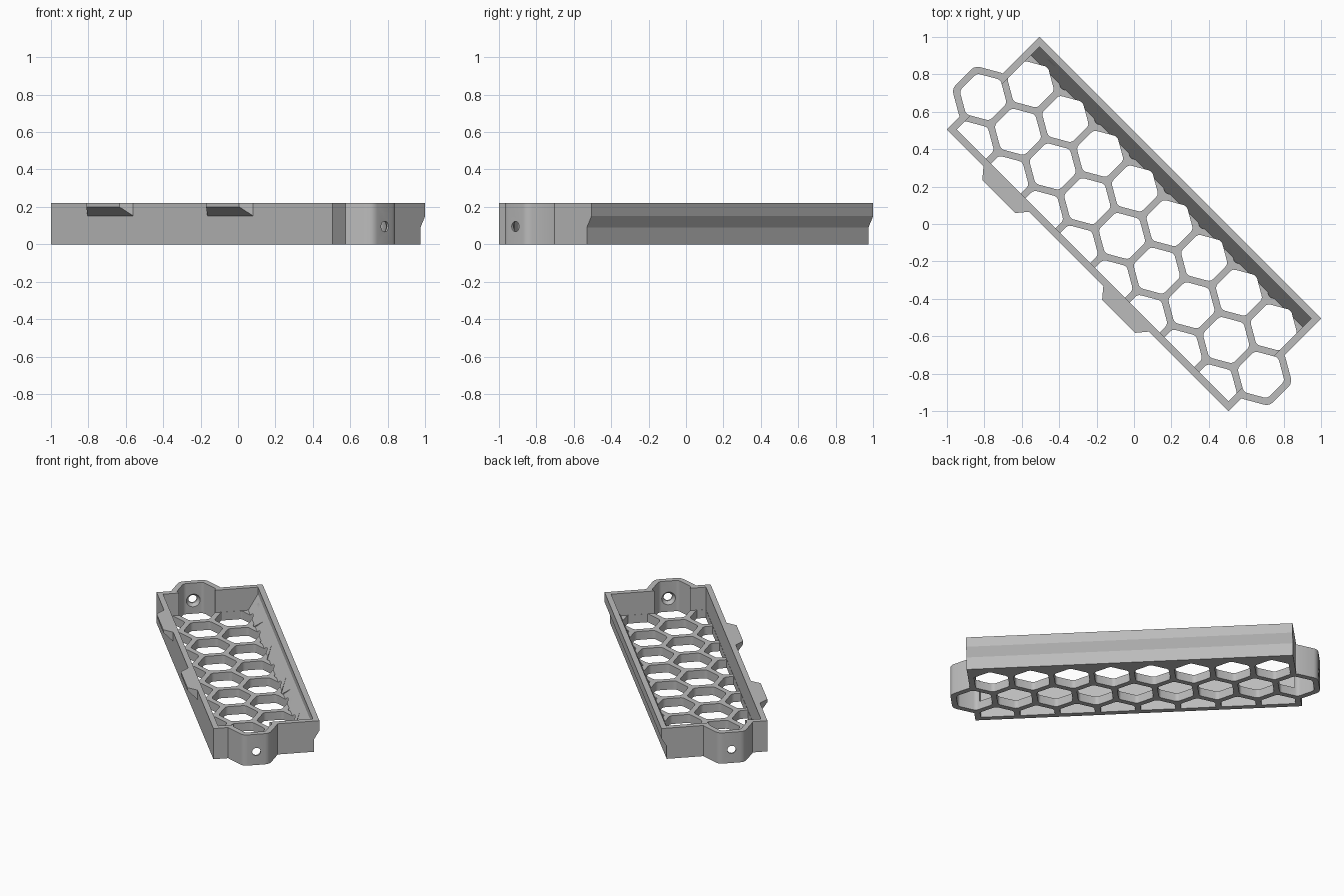
import bpy, bmesh, math
from mathutils import Matrix, Vector

cube = bpy.data.objects.get("Cube")
if cube:
    bpy.data.objects.remove(cube, do_unlink=True)

# Sizes in the tray's own frame: x along the length, y towards the hooked wall
LENGTH, WIDTH, HEIGHT = 2.13, 0.70, 0.22
WALL, FLOOR = 0.037, 0.06
PITCH = 0.2625
ROW = PITCH * math.sqrt(3) / 2
MID_Y = -0.09
HOLE = 0.113
END_X = LENGTH / 2
IN_X, IN_Y = END_X - WALL, WIDTH / 2 - WALL
SLOPE_TOP, LEAN = 0.17, 0.583
TURN = Matrix.Rotation(math.radians(-45), 4, 'Z')

grey = bpy.data.materials.new("light_grey")
grey.use_nodes = True
colour = (0.5, 0.5, 0.5, 1)
grey.diffuse_color = colour
grey.node_tree.nodes["Principled BSDF"].inputs["Base Color"].default_value = colour


def make_object(name, bm):
    bmesh.ops.recalc_face_normals(bm, faces=bm.faces[:])
    mesh = bpy.data.meshes.new(name)
    bm.to_mesh(mesh)
    bm.free()
    mesh.materials.append(grey)
    obj = bpy.data.objects.new(name, mesh)
    bpy.context.collection.objects.link(obj)
    return obj


def add_prism(bm, points, low, high, axis='z'):
    """Extrude a flat outline along z or x and return its new geometry."""
    place = (lambda a, b, h: (a, b, h)) if axis == 'z' else (lambda a, b, h: (h, a, b))
    rings = [[bm.verts.new(place(a, b, h)) for a, b in points] for h in (low, high)]
    n = len(points)
    faces = [bm.faces.new(rings[0][::-1]), bm.faces.new(rings[1])]
    for i in range(n):
        j = (i + 1) % n
        faces.append(bm.faces.new((rings[0][i], rings[0][j], rings[1][j], rings[1][i])))
    return rings[0] + rings[1], faces


def hexagon(cx, cy, apothem, radius):
    """Hexagon pointing along y, with rounded corners."""
    points = []
    reach = (apothem - radius) / math.cos(math.radians(30))
    for i in range(6):
        corner = math.radians(60 * i + 30)
        for step in (-30, -10, 10, 30):
            a = corner + math.radians(step)
            points.append((cx + reach * math.cos(corner) + radius * math.cos(a),
                           cy + reach * math.sin(corner) + radius * math.sin(a)))
    return points


def combine(target, bm, operation):
    helper = make_object("helper", bm)
    helper.hide_render = True
    mod = target.modifiers.new("cut", 'BOOLEAN')
    mod.operation, mod.solver, mod.object = operation, 'EXACT', helper
    bpy.context.view_layer.objects.active = target
    bpy.ops.object.modifier_apply(modifier=mod.name)
    bpy.data.objects.remove(helper, do_unlink=True)


def clip(bm, point, normal):
    """Remove what lies on the normal's side and close the cut."""
    cut = bmesh.ops.bisect_plane(bm, geom=bm.verts[:] + bm.edges[:] + bm.faces[:],
                                 plane_co=point, plane_no=normal, clear_outer=True)
    edges = [e for e in cut["geom_cut"] if isinstance(e, bmesh.types.BMEdge)]
    if edges:
        bmesh.ops.holes_fill(bm, edges=edges)


# Outer block, with the stepped and sloped back face
y = WIDTH / 2
bm = bmesh.new()
add_prism(bm, [(-y, 0), (y - 0.035, 0), (y - 0.035, 0.09), (y, 0.15), (y, HEIGHT), (-y, HEIGHT)],
          -END_X, END_X, 'x')
tray = make_object("honeycomb_tray", bm)

# Rounded hexagonal bulges on both ends
for side in (-1, 1):
    bm = bmesh.new()
    add_prism(bm, hexagon(side * 4 * PITCH, MID_Y, 0.15, 0.05), 0, HEIGHT)
    combine(tray, bm, 'UNION')

# Inner cavity, leaning in along the back wall
bm = bmesh.new()
add_prism(bm, [(-IN_Y, FLOOR), (IN_Y - LEAN * (SLOPE_TOP - FLOOR), FLOOR),
               (IN_Y, SLOPE_TOP), (IN_Y, 0.3), (-IN_Y, 0.3)], -IN_X, IN_X, 'x')
combine(tray, bm, 'DIFFERENCE')

# Honeycomb holes; the last row is only pockets above the leaning wall
for row in (-1, 0, 1, 2):
    bm = bmesh.new()
    columns = range(-4, 5) if row % 2 == 0 else [k + 0.5 for k in range(-4, 4)]
    for k in columns:
        add_prism(bm, hexagon(k * PITCH, MID_Y + row * ROW, HOLE, 0.03), -0.1, 0.3)
    bmesh.ops.recalc_face_normals(bm, faces=bm.faces[:])
    if row != 0:
        for side in (-1, 1):
            clip(bm, (side * (IN_X - 0.001), 0, 0), (side, 0, 0))
            clip(bm, (0, side * (IN_Y - 0.001), 0), (0, side, 0))
    if row == 2:
        clip(bm, (0, IN_Y, SLOPE_TOP), Vector((0, 1, -LEAN)))
    combine(tray, bm, 'DIFFERENCE')

# Countersunk screw hole in each bulge
for side in (-1, 1):
    for r1, r2, depth, x in ((0.028, 0.028, 0.14, 1.19), (0.05, 0.028, 0.03, 1.172)):
        bm = bmesh.new()
        turn = Matrix.Rotation(side * math.pi / 2, 4, 'Y')
        bmesh.ops.create_cone(bm, cap_ends=True, segments=32, radius1=r1, radius2=r2, depth=depth,
                              matrix=Matrix.Translation((side * x, MID_Y, 0.095)) @ turn)
        combine(tray, bm, 'DIFFERENCE')

# Two tapered clips on the front wall
parts = [tray]
for name, x in (("right_clip", -0.615), ("left_clip", 0.291)):
    bm = bmesh.new()
    for half, depth, low in ((0.177, -0.345, 0.148), (0.125, -0.407, 0.2)):
        for side in (-1, 1):
            for z in (low, HEIGHT):
                bm.verts.new((x + side * half, depth, z))
    bmesh.ops.convex_hull(bm, input=bm.verts[:])
    parts.append(make_object(name, bm))

# Turn everything to the diagonal and shade
bpy.ops.object.select_all(action='DESELECT')
for obj in parts:
    obj.matrix_world = TURN
    obj.select_set(True)
bpy.context.view_layer.objects.active = tray
bpy.ops.object.shade_smooth_by_angle(angle=math.radians(30))
